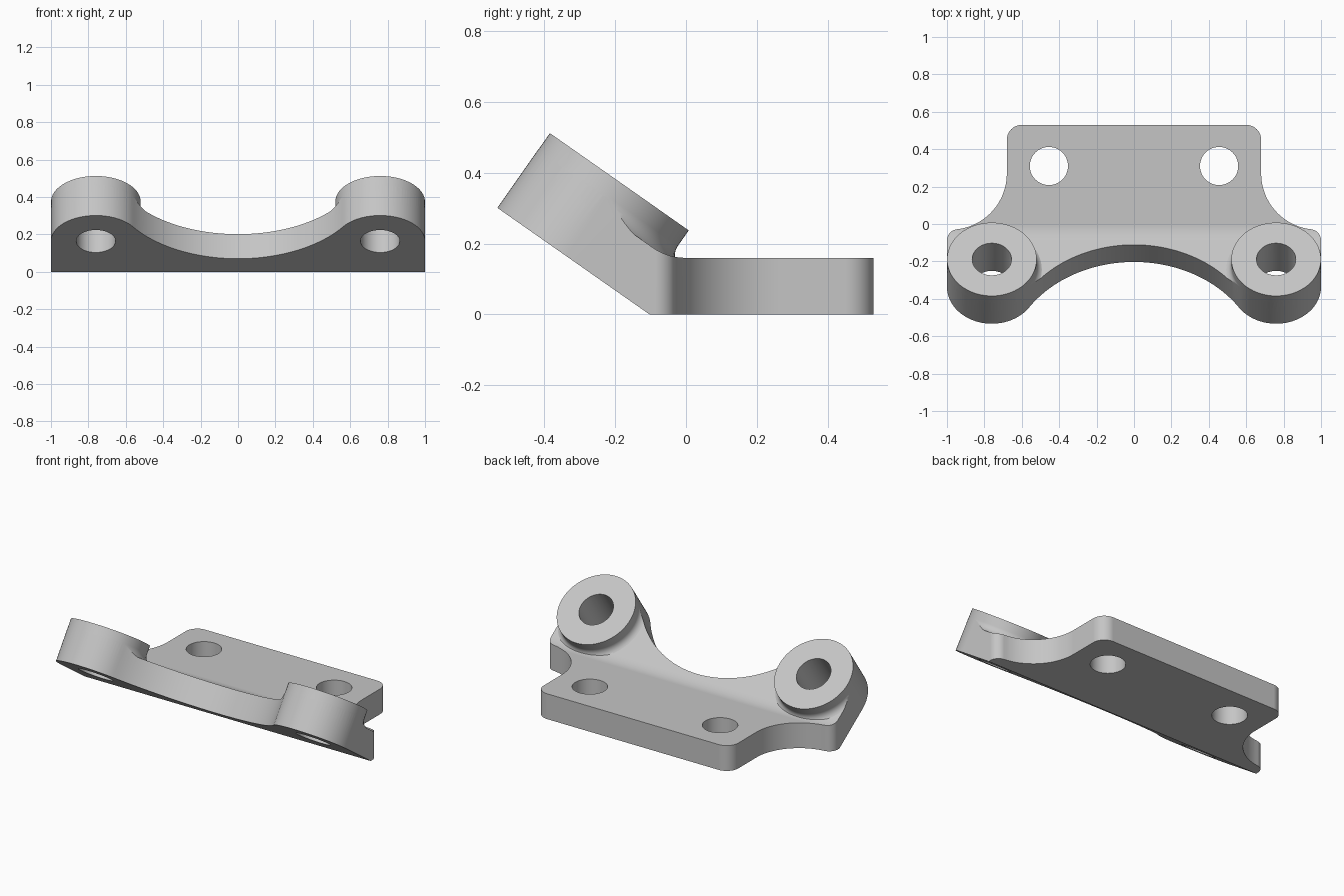
import bpy, bmesh, math
from mathutils import Matrix, Vector

cube = bpy.data.objects.get("Cube")
if cube:
    bpy.data.objects.remove(cube, do_unlink=True)

THICK = 0.16             # plate thickness
BEND = math.radians(35)  # slope of the front flange
BEND_Y = -0.103          # bend line on the underside
BOSS_X, BOSS_V, BOSS_R, BOSS_H = 0.76, 0.285, 0.24, 0.258

grey = bpy.data.materials.new("light_grey")
grey.use_nodes = True
colour = (0.56, 0.56, 0.56, 1)
grey.diffuse_color = colour
grey.node_tree.nodes["Principled BSDF"].inputs["Base Color"].default_value = colour


def frame(origin, u, v, n):
    m = Matrix((u, v, n)).transposed().to_4x4()
    m.translation = Vector(origin)
    return m


s, c = math.sin(BEND), math.cos(BEND)
UPRIGHT = Matrix.Identity(4)
SIDE = frame((0, 0, 0), (0, 1, 0), (0, 0, 1), (1, 0, 0))
FLANGE = frame((0, BEND_Y, 0), (1, 0, 0), (0, -c, s), (0, s, c))


def arc(cx, cy, r, a0, a1, n=32):
    angles = [math.radians(a0 + (a1 - a0) * i / n) for i in range(n + 1)]
    return [(cx + r * math.cos(a), cy + r * math.sin(a)) for a in angles]


def mirrored(half):
    return half + [(-x, y) for x, y in reversed(half) if x > 1e-6]


def finish(bm, name, matrix):
    bm.transform(matrix)
    bmesh.ops.remove_doubles(bm, verts=bm.verts, dist=1e-5)
    bmesh.ops.recalc_face_normals(bm, faces=bm.faces)
    mesh = bpy.data.meshes.new(name)
    bm.to_mesh(mesh)
    bm.free()
    mesh.materials.append(grey)
    ob = bpy.data.objects.new(name, mesh)
    bpy.context.scene.collection.objects.link(ob)
    return ob


def prism(name, outline, lo, hi, matrix):
    bm = bmesh.new()
    face = bm.faces.new([bm.verts.new((x, y, lo)) for x, y in outline])
    out = bmesh.ops.extrude_face_region(bm, geom=[face], use_keep_orig=True)
    moved = [g for g in out["geom"] if isinstance(g, bmesh.types.BMVert)]
    bmesh.ops.translate(bm, verts=moved, vec=(0, 0, hi - lo))
    return finish(bm, name, matrix)


def lathe(name, profile, x, y, matrix, steps=72):
    bm = bmesh.new()
    verts = [bm.verts.new((r, 0, h)) for r, h in profile]
    edges = [bm.edges.new(pair) for pair in zip(verts, verts[1:])]
    bmesh.ops.spin(bm, geom=verts + edges, cent=(0, 0, 0), axis=(0, 0, 1),
                   angle=math.tau, steps=steps, use_duplicate=False)
    return finish(bm, name, matrix @ Matrix.Translation((x, y, 0)))


def combine(target, helper, operation):
    helper.hide_render = True
    mod = target.modifiers.new(operation, "BOOLEAN")
    mod.operation, mod.solver, mod.object = operation, "EXACT", helper
    graph = bpy.context.evaluated_depsgraph_get()
    mesh = bpy.data.meshes.new_from_object(target.evaluated_get(graph))
    target.modifiers.clear()
    target.data = mesh
    bpy.data.objects.remove(helper, do_unlink=True)


# Bent plate: side profile with a soft inner bend
bend_r = 0.16
knee = BEND_Y + THICK * math.tan(BEND / 2)
inner = arc(knee + bend_r * math.tan(BEND / 2), THICK + bend_r, bend_r,
            -90, -90 - math.degrees(BEND), 14)
reach = 0.7
tip = (BEND_Y - c * reach, s * reach)
profile = [(BEND_Y, 0), (0.53, 0), (0.53, THICK)] + inner + [
    (tip[0] + s * THICK, tip[1] + c * THICK), tip]
bracket = prism("bent_bracket", profile, -1.1, 1.1, SIDE)

# Raised bosses with flared feet
flare, foot = 0.05, 0.155
wall = BOSS_R - 0.0005
boss = [(0, 0.05), (wall + flare, 0.05)]
boss += arc(wall + flare, foot + flare, flare, 270, 180, 10)
boss += [(wall, BOSS_H), (0, BOSS_H)]
for side in (-1, 1):
    combine(bracket, lathe("boss", boss, side * BOSS_X, BOSS_V, FLANGE), "UNION")

# Plan outline: rounded rear corners, scooped sides, small rounded shoulders
drop = math.sqrt(0.36 ** 2 - 0.04 ** 2)
turn = math.degrees(math.atan2(drop, 0.04))
plan = arc(0.60, 0.45, 0.08, 90, 0, 12)
plan += arc(0.98, 0.27, 0.30, 180, 180 + turn, 28)
plan += arc(0.94, 0.27 - drop, 0.06, turn, 0, 12) + [(1, -0.9)]
combine(bracket, prism("plan_outline", mirrored(plan), -0.5, 1, UPRIGHT), "INTERSECT")

# Flange outline: central hollow running into the round boss ends
low = 0.122
gap = BOSS_V - low
hollow_r = (BOSS_X ** 2 + gap ** 2 - BOSS_R ** 2) / (2 * (BOSS_R + gap))
hollow_v = low + hollow_r
lean = math.degrees(math.atan2(hollow_v - BOSS_V, BOSS_X))
edge = arc(0, hollow_v, hollow_r, -90, -lean, 32)
edge += arc(BOSS_X, BOSS_V, BOSS_R, 180 - lean, 0, 36)[1:]
edge += [(1.2, BOSS_V), (1.2, -1.2)]
combine(bracket, prism("flange_outline", mirrored(edge), -1, 1, FLANGE), "INTERSECT")

# Bolt holes through the bosses and the base
for side in (-1, 1):
    for x, y, r, matrix in ((BOSS_X, BOSS_V, 0.105, FLANGE), (0.455, 0.31, 0.102, UPRIGHT)):
        circle = arc(side * x, y, r, 0, 360, 48)[:-1]
        combine(bracket, prism("hole", circle, -0.3, 0.6, matrix), "DIFFERENCE")

# Smooth curves, crisp edges
bpy.ops.object.select_all(action="DESELECT")
bracket.select_set(True)
bpy.context.view_layer.objects.active = bracket
bpy.ops.object.shade_smooth_by_angle(angle=math.radians(30))
weighted = bracket.modifiers.new("even_shading", "WEIGHTED_NORMAL")
weighted.keep_sharp = True
